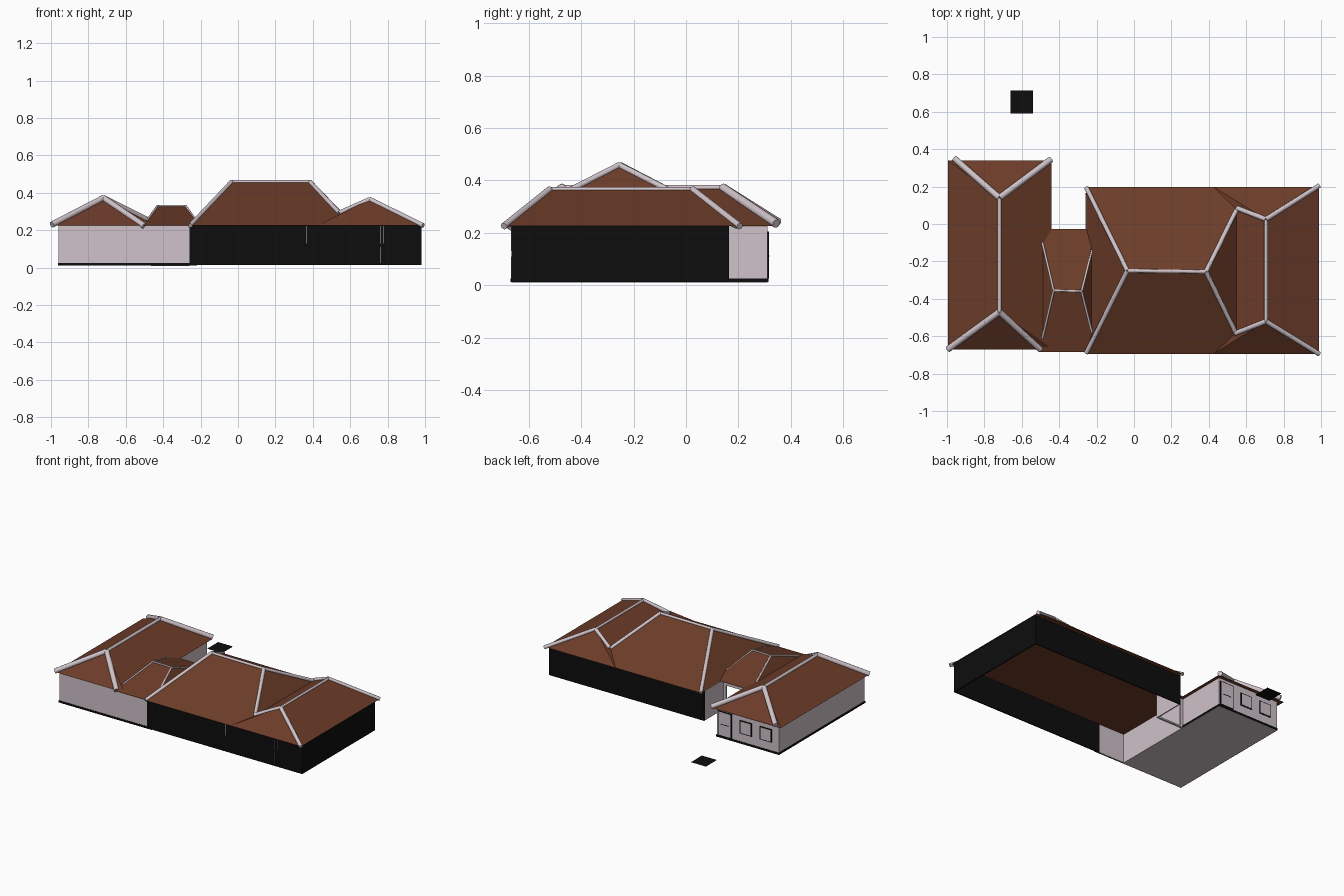
import bpy, bmesh, math
from mathutils import Vector

if "Cube" in bpy.data.objects:
    bpy.data.objects.remove(bpy.data.objects["Cube"])


def material(name, rgb):
    m = bpy.data.materials.new(name)
    m.diffuse_color = (*rgb, 1)
    m.use_nodes = True
    m.node_tree.nodes["Principled BSDF"].inputs["Base Color"].default_value = m.diffuse_color
    return m


BROWN = material("roof_brown", (0.15, 0.045, 0.022))
PALE = material("pale_plaster", (0.62, 0.54, 0.58))
BLACK = material("black_cladding", (0.004, 0.004, 0.004))


def mesh_object(name, verts, faces, mat):
    me = bpy.data.meshes.new(name)
    me.from_pydata(verts, [], faces)
    bm = bmesh.new()
    bm.from_mesh(me)
    bmesh.ops.recalc_face_normals(bm, faces=bm.faces)
    bm.to_mesh(me)
    bm.free()
    me.materials.append(mat)
    ob = bpy.data.objects.new(name, me)
    bpy.context.collection.objects.link(ob)
    return ob


def box(name, x, y, z, mat):
    v = [(a, b, c) for a in x for b in y for c in z]
    f = [(0, 1, 3, 2), (4, 6, 7, 5), (0, 4, 5, 1), (2, 3, 7, 6), (0, 2, 6, 4), (1, 5, 7, 3)]
    return mesh_object(name, v, f, mat)


def tube(name, a, b, r):
    a, b = Vector(a), Vector(b)
    d = b - a
    bpy.ops.mesh.primitive_cylinder_add(vertices=12, radius=r, depth=d.length, location=(a + b) / 2)
    ob = bpy.context.object
    ob.name = name
    ob.rotation_euler = d.to_track_quat('Z', 'Y').to_euler()
    ob.data.materials.append(PALE)
    bpy.ops.object.shade_smooth_by_angle(angle=math.radians(40))


EAVE = 0.225


def hip_roof(name, x, y, r0, r1):
    """Closed hip roof; r0, r1 are the ridge ends."""
    c = [(x[0], y[0], EAVE), (x[1], y[0], EAVE), (x[1], y[1], EAVE), (x[0], y[1], EAVE)]
    if abs(r0[0] - r1[0]) > abs(r0[1] - r1[1]):      # ridge along x
        f = [(0, 1, 5, 4), (1, 2, 5), (2, 3, 4, 5), (3, 0, 4)]
    else:                                            # ridge along y
        f = [(0, 1, 4), (1, 2, 5, 4), (2, 3, 5), (3, 0, 4, 5)]
    mesh_object(name, c + [r0, r1], f + [(3, 2, 1, 0)], BROWN)


# Roofs
hip_roof("left_wing_roof", (-0.995, -0.44), (-0.67, 0.34), (-0.72, -0.47, 0.372), (-0.72, 0.14, 0.372))
hip_roof("link_roof", (-0.505, -0.205), (-0.685, -0.028), (-0.43, -0.355, 0.33), (-0.28, -0.36, 0.33))
hip_roof("main_roof", (-0.255, 0.607), (-0.695, 0.198), (-0.035, -0.25, 0.46), (0.385, -0.255, 0.46))
hip_roof("right_roof", (0.425, 0.99), (-0.695, 0.198), (0.705, -0.52, 0.367), (0.705, 0.025, 0.367))

# Ridge and hip caps: (name, radius, ridge ends, hips)
caps = [
    ("left_wing", 0.011, 0.017, (-0.72, -0.47, 0.372), (-0.72, 0.14, 0.372),
     [(0, (-0.995, -0.67, 0.23)), (0, (-0.5, -0.67, 0.222)), (1, (-0.96, 0.35, 0.24)), (1, (-0.445, 0.345, 0.235))]),
    ("link", 0.006, 0.006, (-0.43, -0.355, 0.33), (-0.28, -0.36, 0.33),
     [(0, (-0.49, -0.10, 0.248)), (0, (-0.49, -0.61, 0.248)), (1, (-0.225, -0.14, 0.253)), (1, (-0.225, -0.58, 0.253))]),
    ("main", 0.010, 0.012, (-0.035, -0.25, 0.458), (0.385, -0.255, 0.458),
     [(0, (-0.255, 0.195, 0.226)), (0, (-0.255, -0.69, 0.226)), (1, (0.55, 0.08, 0.287)), (1, (0.543, -0.58, 0.292))]),
    ("right", 0.009, 0.013, (0.705, -0.52, 0.365), (0.705, 0.025, 0.365),
     [(0, (0.99, -0.695, 0.225)), (1, (0.99, 0.205, 0.225)), (0, (0.54, -0.585, 0.292)), (1, (0.55, 0.085, 0.292))]),
]
for n, rr, rh, r0, r1, hips in caps:
    tube(n + "_ridge_cap", r0, r1, rr)
    for i, (end, p) in enumerate(hips):
        tube(f"{n}_hip_cap_{i}", (r0, r1)[end], p, rh)

# Main block walls, open below
T = 0.008
WZ = (0.013, EAVE)
box("main_front_wall", (-0.26, 0.98), (-0.667, -0.667 + T), WZ, BLACK)
box("main_back_wall", (-0.26, 0.98), (0.165 - T, 0.165), WZ, BLACK)
box("main_right_wall", (0.98 - T, 0.98), (-0.667, 0.165), WZ, BLACK)
box("main_left_wall", (-0.26, -0.26 + T), (-0.07, 0.165 - T), WZ, PALE)

# Pale panel joints in the front cladding
for i, (x, z) in enumerate([(0.365, (0.13, 0.222)), (0.76, (0.13, 0.222)), (0.76, (0.025, 0.11)), (0.78, (0.13, 0.222))]):
    box(f"front_joint_{i}", (x - 0.0015, x + 0.0015), (-0.6685, -0.666), z, PALE)

# Left wing walls and floor
box("left_front_wall", (-0.96, -0.26), (-0.667, -0.667 + T), WZ, PALE)
box("left_back_wall", (-0.96, -0.465), (0.312 - T, 0.312), WZ, PALE)
box("left_outer_wall", (-0.96, -0.96 + T), (-0.667, 0.312), WZ, PALE)
box("left_inner_wall", (-0.465 - T, -0.465), (-0.667, 0.312), WZ, PALE)
box("left_floor", (-0.96, -0.465), (-0.667, 0.312), (0.011, 0.02), PALE)

# Black plinth strips round the left wing
PZ = (0.012, 0.026)
box("plinth_front", (-0.963, -0.22), (-0.670, -0.666), PZ, BLACK)
box("plinth_back", (-0.963, -0.462), (0.311, 0.315), PZ, BLACK)
box("plinth_outer", (-0.963, -0.959), (-0.670, 0.315), PZ, BLACK)
box("plinth_inner", (-0.466, -0.462), (-0.06, 0.315), PZ, BLACK)

# Link doorway frame
for n, x, z in [("sill", (-0.465, -0.26), (0.01, 0.02)), ("head", (-0.465, -0.26), (0.19, EAVE)),
                ("post_a", (-0.465, -0.445), WZ), ("post_b", (-0.28, -0.26), WZ)]:
    box("link_frame_" + n, x, (-0.07, -0.055), z, PALE)


# Back windows and door: black frame plate with pale panes on top
def framed(name, x0, x1, z0, z1, columns, b=0.006):
    box(name + "_frame", (x0, x1), (0.311, 0.316), (z0, z1), BLACK)
    w = (x1 - x0 - b) / columns
    for i in range(columns):
        box(f"{name}_pane_{i}", (x0 + b + i * w, x0 + (i + 1) * w), (0.312, 0.3175), (z0 + b, z1 - b), PALE)


framed("back_window_left", -0.905, -0.81, 0.085, 0.18, 1)
framed("back_window_right", -0.745, -0.65, 0.085, 0.18, 1)
framed("back_door", -0.585, -0.475, 0.026, 0.205, 1)
box("door_rail", (-0.56, -0.5), (0.317, 0.319), (0.11, 0.114), BLACK)

# Loose slab lying on the ground behind the house
mesh_object("ground_slab", [(-0.66, 0.59, 0), (-0.54, 0.59, 0), (-0.54, 0.715, 0), (-0.66, 0.715, 0)], [(0, 1, 2, 3)], BLACK)
